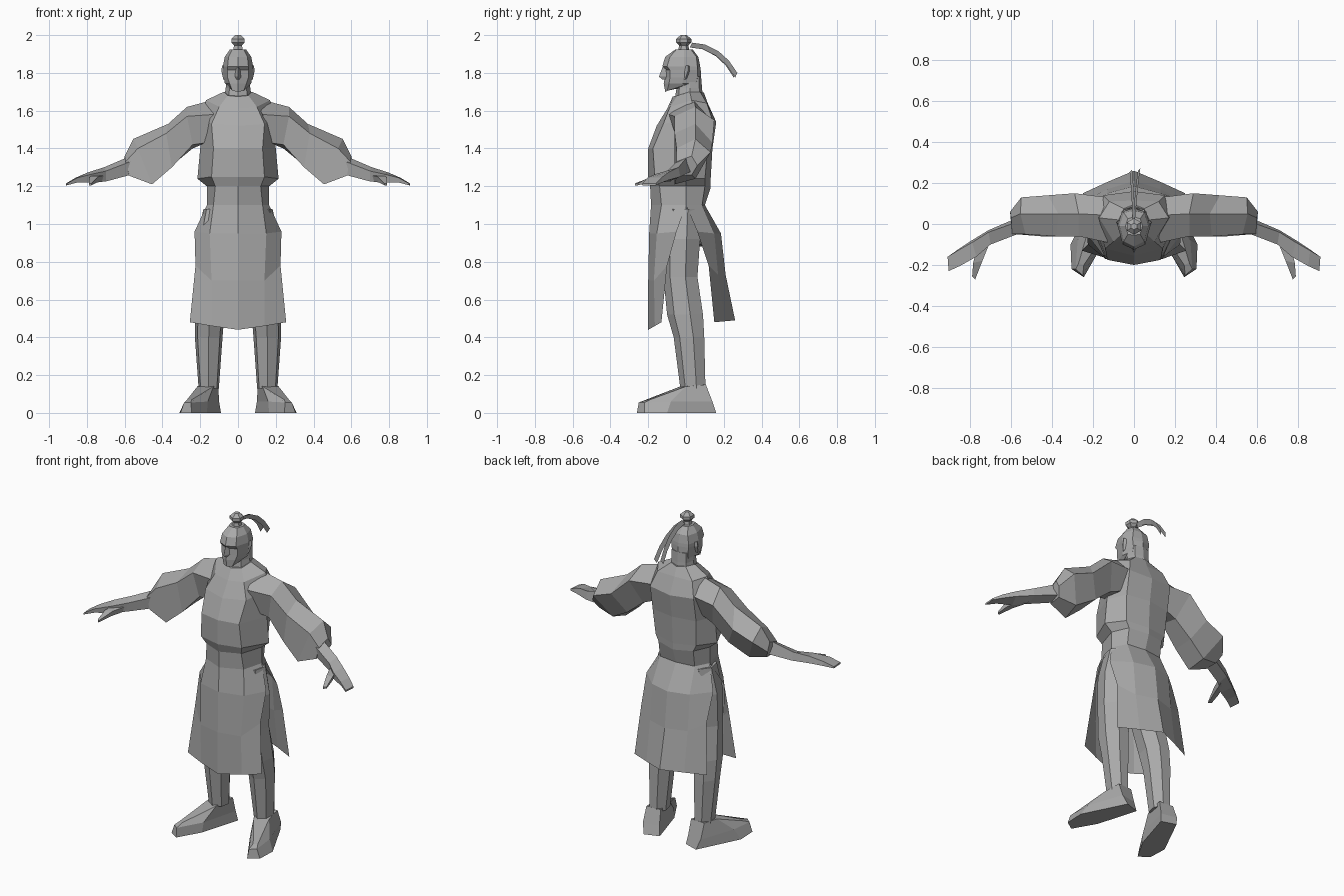
import bpy, bmesh, math

grey = bpy.data.materials.new("plain_grey")
grey.diffuse_color = (0.4, 0.4, 0.4, 1)


def finish(name, bm, mirror=False):
    bmesh.ops.recalc_face_normals(bm, faces=bm.faces)
    me = bpy.data.meshes.new(name)
    bm.to_mesh(me)
    bm.free()
    me.materials.append(grey)
    ob = bpy.data.objects.new(name, me)
    bpy.context.collection.objects.link(ob)
    if mirror:
        m = ob.modifiers.new("mirror", 'MIRROR')
        m.use_mirror_merge = False
    return ob


def loft(name, rings, mirror=False, closed=True, caps=True):
    """Skin a list of equal-length point rings."""
    bm = bmesh.new()
    vr = [[bm.verts.new(p) for p in r] for r in rings]
    n = len(vr[0])
    for a, b in zip(vr, vr[1:]):
        for i in range(n if closed else n - 1):
            j = (i + 1) % n
            bm.faces.new((a[i], a[j], b[j], b[i]))
    if caps and closed:
        bm.faces.new(vr[0])
        bm.faces.new(vr[-1])
    return finish(name, bm, mirror)


def whole(half):
    """Complete a half ring that runs from front centre to back centre."""
    return half + [(-x, y, z) for x, y, z in half[-2:0:-1]]


def flat(z, pts):
    return [(x, y, z) for x, y in pts]


def oval(cx, cy, rx, ry, z, n=7):
    return [(cx + rx * math.cos(2 * math.pi * i / n + math.pi / 2),
             cy - ry * math.sin(2 * math.pi * i / n + math.pi / 2), z) for i in range(n)]


# Robe top with belt and hips
torso = [
    [(0, -.07, 1.675), (.055, -.045, 1.68), (.075, .02, 1.70), (.05, .075, 1.70), (0, .095, 1.695)],
    [(0, -.10, 1.61), (.10, -.085, 1.62), (.17, .03, 1.655), (.12, .11, 1.64), (0, .115, 1.64)],
    [(0, -.155, 1.52), (.14, -.12, 1.53), (.19, .04, 1.56), (.15, .14, 1.55), (0, .16, 1.54)],
    [(0, -.20, 1.40), (.13, -.175, 1.40), (.20, 0, 1.40), (.15, .115, 1.40), (0, .14, 1.40)],
    [(0, -.20, 1.25), (.14, -.165, 1.25), (.215, 0, 1.24), (.14, .10, 1.24), (0, .13, 1.23)],
    [(0, -.19, 1.20), (.12, -.14, 1.20), (.165, 0, 1.20), (.12, .10, 1.20), (0, .13, 1.19)],
    [(0, -.185, 1.10), (.13, -.13, 1.10), (.165, 0, 1.10), (.12, .085, 1.10), (0, .10, 1.10)],
    [(0, -.10, .90), (.10, -.10, .90), (.19, 0, .92), (.10, .07, .90), (0, .09, .88)],
]
loft("robe_top", [whole(r) for r in torso])


# Skirt panels: open sheets, split at the hips
def panel(name, rows):
    loft(name, [[(-x, y, z) for x, y, z in r[:0:-1]] + r for r in rows], closed=False)


panel("front_skirt", [
    [(0, -.185, 1.10), (.13, -.13, 1.10), (.165, 0, 1.10)],
    [(0, -.195, .95), (.15, -.155, .95), (.23, -.05, .96)],
    [(0, -.20, .70), (.14, -.17, .70), (.225, -.10, .78)],
    [(0, -.20, .44), (.14, -.165, .46), (.255, -.13, .48)]])
panel("back_skirt", [
    [(0, .10, 1.10), (.12, .085, 1.10), (.165, 0, 1.10)],
    [(0, .185, .95), (.13, .15, .95), (.23, .06, .96)],
    [(0, .21, .73), (.13, .17, .73), (.225, .12, .78)],
    [(0, .26, .49), (.13, .205, .485), (.25, .15, .48)]])

# Wide sleeves
loft("sleeve", [
    [(.08, .04, 1.67), (.13, -.09, 1.58), (.17, -.04, 1.43), (.17, .08, 1.43), (.13, .13, 1.56)],
    [(.27, .05, 1.62), (.27, -.06, 1.57), (.24, -.04, 1.42), (.24, .08, 1.40), (.29, .15, 1.55)],
    [(.37, .05, 1.53), (.38, -.06, 1.48), (.35, -.05, 1.30), (.35, .08, 1.31), (.42, .14, 1.43)],
    [(.555, .05, 1.45), (.53, -.05, 1.40), (.455, -.06, 1.21), (.47, .05, 1.24), (.55, .13, 1.38)],
    [(.60, .03, 1.36), (.595, -.05, 1.33), (.575, -.05, 1.255), (.58, .03, 1.26), (.605, .06, 1.31)],
], mirror=True)

# Forearm running into a flat hand
loft("forearm_and_hand", [
    [(.57, .01, 1.36), (.57, -.05, 1.33), (.57, -.04, 1.26), (.57, .03, 1.28)],
    [(.71, -.04, 1.30), (.70, -.10, 1.28), (.70, -.09, 1.225), (.71, -.03, 1.25)],
    [(.79, -.09, 1.275), (.77, -.16, 1.265), (.77, -.155, 1.22), (.80, -.085, 1.235)],
    [(.86, -.13, 1.245), (.85, -.205, 1.245), (.85, -.20, 1.22), (.86, -.125, 1.22)],
    [(.91, -.16, 1.215), (.905, -.23, 1.215), (.905, -.23, 1.205), (.91, -.16, 1.205)],
], mirror=True)
loft("thumb", [
    [(.70, -.08, 1.26), (.77, -.13, 1.26), (.76, -.13, 1.225), (.71, -.08, 1.225)],
    [(.74, -.18, 1.25), (.785, -.19, 1.25), (.78, -.19, 1.22), (.745, -.18, 1.22)],
    [(.775, -.27, 1.215), (.79, -.255, 1.215), (.79, -.255, 1.205), (.775, -.27, 1.205)],
], mirror=True)

# Legs
loft("leg", [oval(*r) for r in [
    (.10, -.01, .085, .09, 1.08), (.11, -.02, .11, .105, .92), (.12, -.025, .10, .095, .72),
    (.15, 0, .08, .10, .52), (.155, .02, .075, .085, .40), (.155, .04, .055, .07, .13)]],
    mirror=True)

# Shoes turned slightly outward
loft("shoe", [
    [(.09, .13, 0), (.18, .16, 0), (.31, -.10, 0), (.305, -.22, 0), (.245, -.26, 0), (.165, -.12, 0)],
    [(.10, .12, .06), (.20, .14, .06), (.275, -.08, .06), (.285, -.22, .055), (.25, -.25, .055),
     (.16, -.11, .06)],
    [(.105, .10, .15), (.20, .105, .15), (.215, 0, .14), (.27, -.19, .07), (.245, -.20, .07),
     (.13, -.03, .14)],
], mirror=True)

# Neck and head
loft("neck", [whole(flat(z, p)) for z, p in [
    (1.66, [(0, -.06), (.05, -.04), (.075, .02), (.05, .075), (0, .09)]),
    (1.72, [(0, -.05), (.045, -.035), (.065, .02), (.05, .07), (0, .085)]),
    (1.78, [(0, -.05), (.045, -.035), (.06, .02), (.05, .07), (0, .08)])]])
jaw = [(0, -.11, 1.70), (.03, -.10, 1.705), (.055, -.01, 1.735), (.045, .055, 1.74), (0, .07, 1.74)]
loft("head", [whole(jaw)] + [whole(flat(z, p)) for z, p in [
    (1.745, [(0, -.118), (.045, -.09), (.07, -.02), (.055, .055), (0, .078)]),
    (1.775, [(0, -.112), (.055, -.085), (.075, -.01), (.055, .06), (0, .08)]),
    (1.815, [(0, -.108), (.055, -.085), (.08, -.01), (.06, .06), (0, .078)]),
    (1.835, [(0, -.125), (.055, -.10), (.08, -.01), (.06, .06), (0, .075)]),
    (1.885, [(0, -.11), (.05, -.085), (.07, -.01), (.05, .055), (0, .065)]),
    (1.925, [(0, -.055), (.03, -.05), (.042, -.01), (.03, .025), (0, .035)])]])

# Nose wedge and ears
loft("nose", [
    [(-.008, -.11, 1.835), (0, -.122, 1.835), (.008, -.11, 1.835)],
    [(-.018, -.10, 1.78), (0, -.143, 1.78), (.018, -.10, 1.78)],
    [(-.012, -.10, 1.765), (0, -.125, 1.765), (.012, -.10, 1.765)]])
loft("ear", [
    [(.070, -.015, 1.765), (.078, -.005, 1.765), (.070, .005, 1.77)],
    [(.072, -.02, 1.80), (.088, .01, 1.81), (.070, .02, 1.81)],
    [(.072, -.01, 1.835), (.084, .01, 1.84), (.068, .02, 1.835)]], mirror=True)

# Topknot
loft("topknot", [oval(0, -.012, r, r, z, 6) for r, z in
                 [(.032, 1.91), (.024, 1.945), (.04, 1.96), (.04, 1.98), (.016, 2.0)]])


# Hair ribbon tails
def ribbon(name, side, reach):
    path = [(.02, 1.935), (.09, 1.925), (.16, 1.89), (.215, 1.84), (.26, 1.775)]
    rows = []
    for i, (y, z) in enumerate(path):
        x, y = side * i / 4, .02 + (y - .02) * reach
        rows.append([(x - .006, y, z), (x + .006, y + .012, z + .025)])
    loft(name, rows, closed=False)


ribbon("ribbon_long", .025, 1.0)
ribbon("ribbon_short", -.015, .97)
